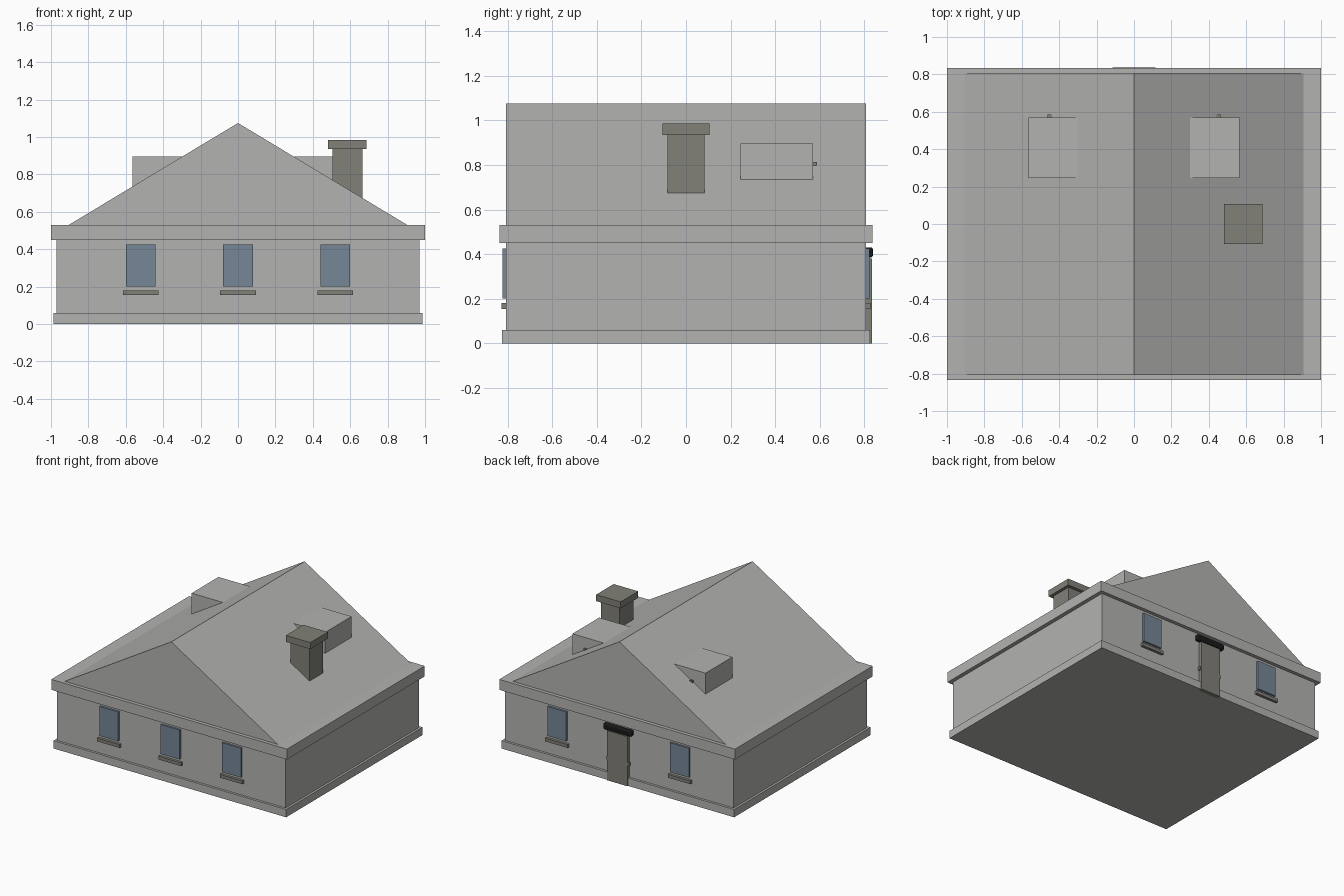
import bpy
import bmesh

cube = bpy.data.objects.get("Cube")
if cube:
    bpy.data.objects.remove(cube, do_unlink=True)


def material(name, rgb):
    m = bpy.data.materials.new(name)
    m.use_nodes = True
    m.diffuse_color = (*rgb, 1)
    m.node_tree.nodes["Principled BSDF"].inputs["Base Color"].default_value = (*rgb, 1)
    return m


PLASTER = material("light grey plaster", (0.45, 0.45, 0.438))
STONE = material("warm grey stone", (0.22, 0.216, 0.187))
GLASS = material("blue grey glass", (0.18, 0.24, 0.305))
DARK = material("black awning", (0.01, 0.01, 0.01))


def make_object(name, bm, mat):
    bmesh.ops.recalc_face_normals(bm, faces=bm.faces)
    mesh = bpy.data.meshes.new(name)
    bm.to_mesh(mesh)
    bm.free()
    mesh.materials.append(mat)
    ob = bpy.data.objects.new(name, mesh)
    bpy.context.collection.objects.link(ob)
    return ob


def box(name, x, y, z, mat):
    """Box from (min, max) pairs on each axis."""
    bm = bmesh.new()
    bmesh.ops.create_cube(bm, size=1)
    for v in bm.verts:
        v.co = [r[0] if c < 0 else r[1] for c, r in zip(v.co, (x, y, z))]
    return make_object(name, bm, mat)


def prism(name, profile, y0, y1, mat):
    """Extrude an x-z profile along y."""
    bm = bmesh.new()
    face = bm.faces.new([bm.verts.new((x, y0, z)) for x, z in profile])
    new = bmesh.ops.extrude_face_region(bm, geom=[face])["geom"]
    for v in new:
        if isinstance(v, bmesh.types.BMVert):
            v.co.y = y1
    return make_object(name, bm, mat)


def around(c, half):
    return (c - half, c + half)


# Walls, plinth, cornice and gabled roof
box("plinth", around(0, 0.987), around(0, 0.826), (0, 0.06), PLASTER)
box("walls", around(0, 0.97), around(0, 0.808), (0.06, 0.45), PLASTER)
box("cornice", around(0, 1.0), around(0, 0.835), (0.45, 0.53), PLASTER)
prism("roof", [(-0.905, 0.53), (0.905, 0.53), (0, 1.075)], -0.808, 0.808, PLASTER)

# Windows and sills on the front and the back
for side, label in ((-1, "front"), (1, "back")):
    for i, x in enumerate((-0.52, 0, 0.52)):
        glass_y = sorted((side * 0.8, side * 0.823))
        sill_y = sorted((side * 0.8, side * 0.828))
        box(f"{label}_window_{i}", around(x, 0.08), glass_y, (0.2, 0.425), GLASS)
        box(f"{label}_sill_{i}", around(x, 0.095), sill_y, (0.155, 0.18), STONE)

# Back door with its awning
box("door", around(0, 0.085), (0.8, 0.833), (0, 0.38), STONE)
awning = box("door_awning", around(0, 0.12), (0.8, 0.838), (0.385, 0.43), DARK)
bevel = awning.modifiers.new("rounded", "BEVEL")
bevel.width = 0.01
bevel.segments = 3

# Dormers with a small handle on the back cheek
for side, label in ((-1, "right"), (1, "left")):
    prism(f"{label}_dormer",
          [(side * 0.565, 0.733), (side * 0.565, 0.895), (side * 0.28, 0.895)],
          0.245, 0.57, PLASTER)
    box(f"{label}_dormer_handle", around(side * 0.45, 0.012),
        (0.565, 0.585), (0.795, 0.814), STONE)

# Chimney
box("chimney_stack", (0.505, 0.665), around(0, 0.082), (0.62, 0.94), STONE)
box("chimney_cap", (0.48, 0.688), around(0, 0.106), (0.935, 0.985), STONE)
